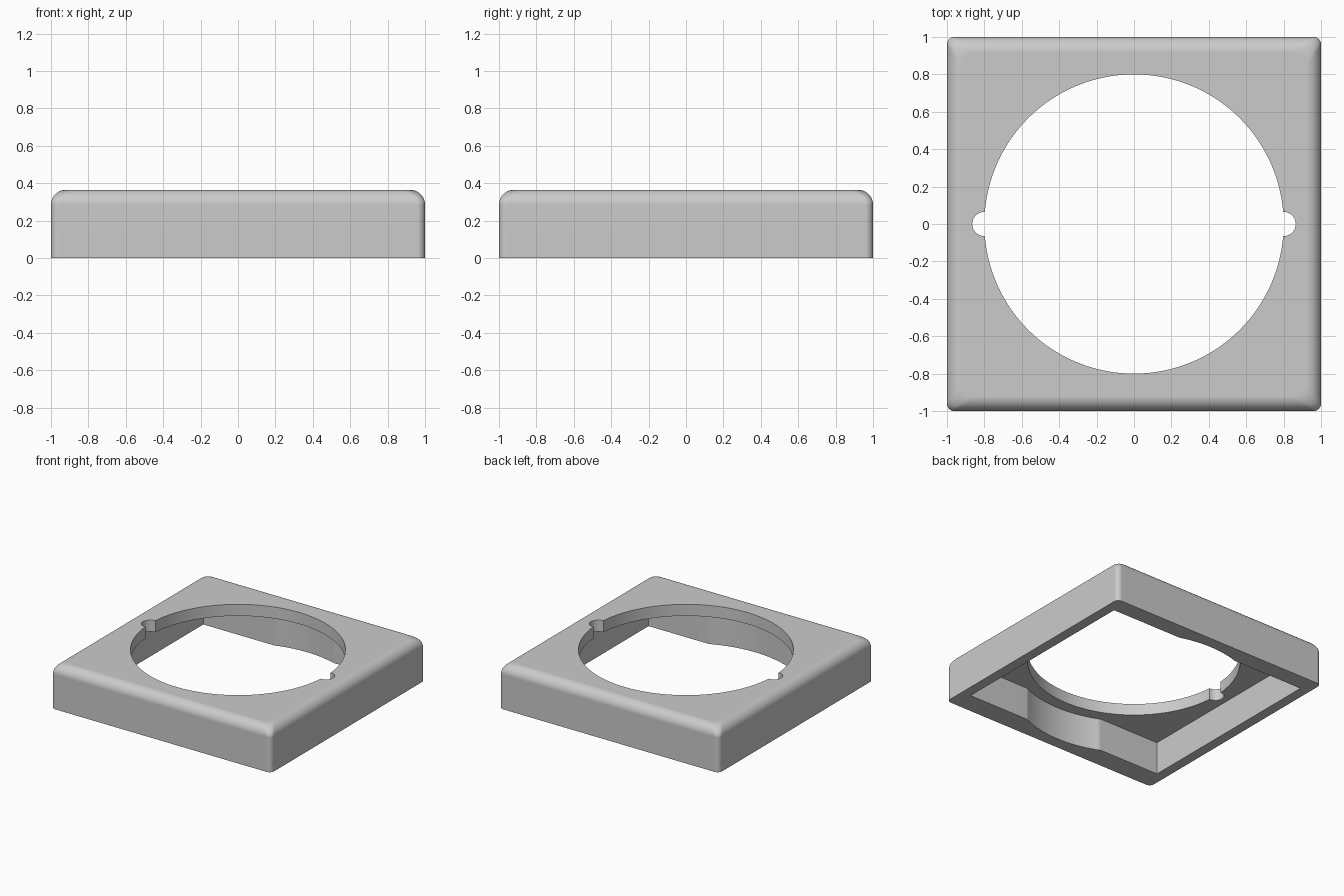
import bpy, bmesh
from math import sin, cos, asin, pi, radians

if "Cube" in bpy.data.objects:
    bpy.data.objects.remove(bpy.data.objects["Cube"], do_unlink=True)

HEIGHT, CEILING = 0.365, 0.27


def arc(cx, cy, r, a0, a1, n):
    """Points along an arc, both ends included."""
    return [(cx + r * cos(a0 + (a1 - a0) * i / n),
             cy + r * sin(a0 + (a1 - a0) * i / n)) for i in range(n + 1)]


def both_halves(points):
    """Complete an outline by turning its first half through 180 degrees."""
    return points + [(-x, -y) for x, y in points]


def rounded_square(half, r):
    c = half - r
    half_outline = arc(c, -c, r, -pi / 2, 0, 8) + arc(c, c, r, 0, pi / 2, 8)
    return both_halves(half_outline)


def loft(name, layers):
    """Closed solid through a stack of (outline, z) layers."""
    bm = bmesh.new()
    rings = [[bm.verts.new((x, y, z)) for x, y in pts] for pts, z in layers]
    for low, high in zip(rings, rings[1:]):
        for i in range(len(low)):
            j = (i + 1) % len(low)
            bm.faces.new((low[i], low[j], high[j], high[i]))
    bm.faces.new(rings[0][::-1])
    bm.faces.new(rings[-1])
    mesh = bpy.data.meshes.new(name)
    bm.to_mesh(mesh)
    bm.free()
    obj = bpy.data.objects.new(name, mesh)
    bpy.context.collection.objects.link(obj)
    return obj


# Outer block: rounded top edge, corners growing softer towards the top
fillet, corner = 0.08, 0.04
layers = [(rounded_square(1, corner), 0)]
for i in range(11):
    t = pi / 2 * i / 10
    inset = fillet * (1 - cos(t))
    layers.append((rounded_square(1 - inset, corner + inset / 2),
                   HEIGHT - fillet * (1 - sin(t))))
body = loft("square_frame", layers)

# Underside cavity, its front and back walls bulging out around the opening
wall_x, wall_front, wall_back, bulge = 0.916, 0.822, 0.858, 0.9
a, b = asin(wall_back / bulge), asin(wall_front / bulge)
cavity = ([(wall_x, wall_back)] + arc(0, 0, bulge, a, pi - a, 24)
          + [(-wall_x, wall_back), (-wall_x, -wall_front)]
          + arc(0, 0, bulge, pi + b, 2 * pi - b, 24) + [(wall_x, -wall_front)])

# Round opening with a small rounded notch on each side
radius, notch = 0.8, 0.065
a = asin(notch / radius)
opening = both_halves(arc(radius, 0, notch, -pi / 2, pi / 2, 16)
                      + arc(0, 0, radius, a, pi - a, 72))

for name, outline, z0, z1 in (("cavity_cutter", cavity, -0.2, CEILING),
                              ("opening_cutter", opening, -0.1, 0.6)):
    cutter = loft(name, [(outline, z0), (outline, z1)])
    cutter.hide_render = True
    cut = body.modifiers.new(name, 'BOOLEAN')
    cut.operation, cut.solver, cut.object = 'DIFFERENCE', 'EXACT', cutter
    bpy.context.view_layer.objects.active = body
    bpy.ops.object.modifier_apply(modifier=cut.name)
    bpy.data.objects.remove(cutter, do_unlink=True)

# Smooth shading with crisp cut edges
bpy.ops.object.select_all(action='DESELECT')
body.select_set(True)
bpy.context.view_layer.objects.active = body
bpy.ops.object.shade_smooth_by_angle(angle=radians(30))
body.modifiers.new("flat_face_normals", 'WEIGHTED_NORMAL').keep_sharp = True

# Plain grey
grey = bpy.data.materials.new("light_grey")
grey.use_nodes = True
colour = (0.6, 0.6, 0.6, 1)
grey.diffuse_color = colour
grey.node_tree.nodes["Principled BSDF"].inputs["Base Color"].default_value = colour
body.data.materials.clear()
body.data.materials.append(grey)
